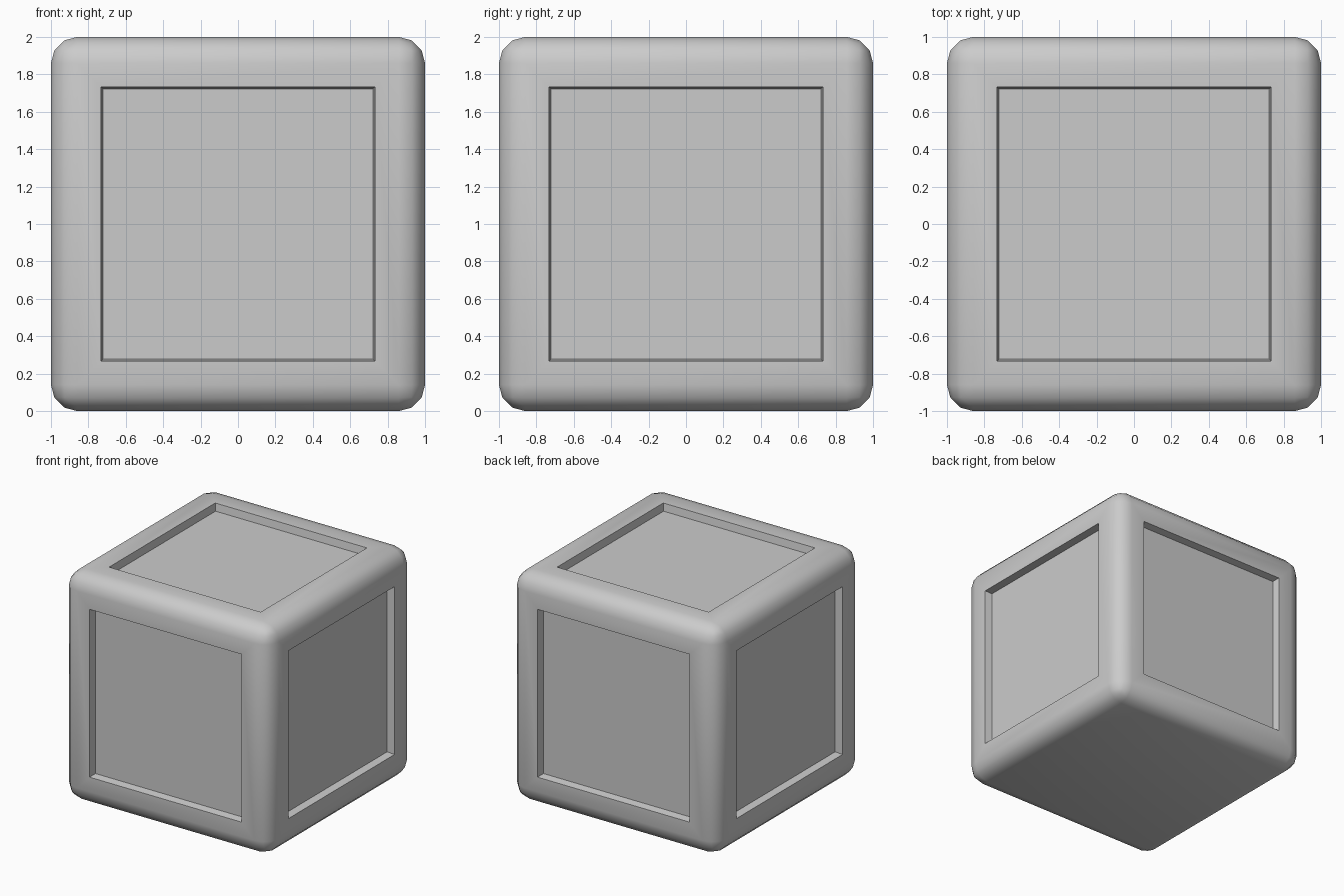
import bpy, bmesh
from math import radians
from mathutils import Matrix

if "Cube" in bpy.data.objects:
    bpy.data.objects.remove(bpy.data.objects["Cube"])

R = 0.14        # edge rounding radius
OPEN = 0.68     # half size of panel opening
FLOOR = 0.67    # half size of recessed panel
DEPTH = 0.065   # panel recess

# rounded cube body
bm = bmesh.new()
bmesh.ops.create_cube(bm, size=2, matrix=Matrix.Translation((0, 0, 1)))
bmesh.ops.bevel(bm, geom=bm.edges[:], offset=R, offset_type='OFFSET',
                segments=3, profile=0.5, affect='EDGES')
bm.normal_update()

# recessed square panels on every side except the underside
panels = [f for f in bm.faces if f.calc_area() > 2 and f.normal.z > -0.5]
bmesh.ops.inset_individual(bm, faces=panels, thickness=1 - R - OPEN)
bmesh.ops.inset_individual(bm, faces=panels, thickness=OPEN - FLOOR, use_even_offset=True)
for f in panels:
    n = f.normal.copy()
    for v in f.verts:
        v.co -= n * DEPTH
bm.normal_update()

me = bpy.data.meshes.new("panelled_block")
bm.to_mesh(me)
bm.free()
block = bpy.data.objects.new("panelled_block", me)
bpy.context.collection.objects.link(block)

# smooth rounding, crisp panel edges
bpy.context.view_layer.objects.active = block
block.select_set(True)
bpy.ops.object.shade_smooth_by_angle(angle=radians(45))
